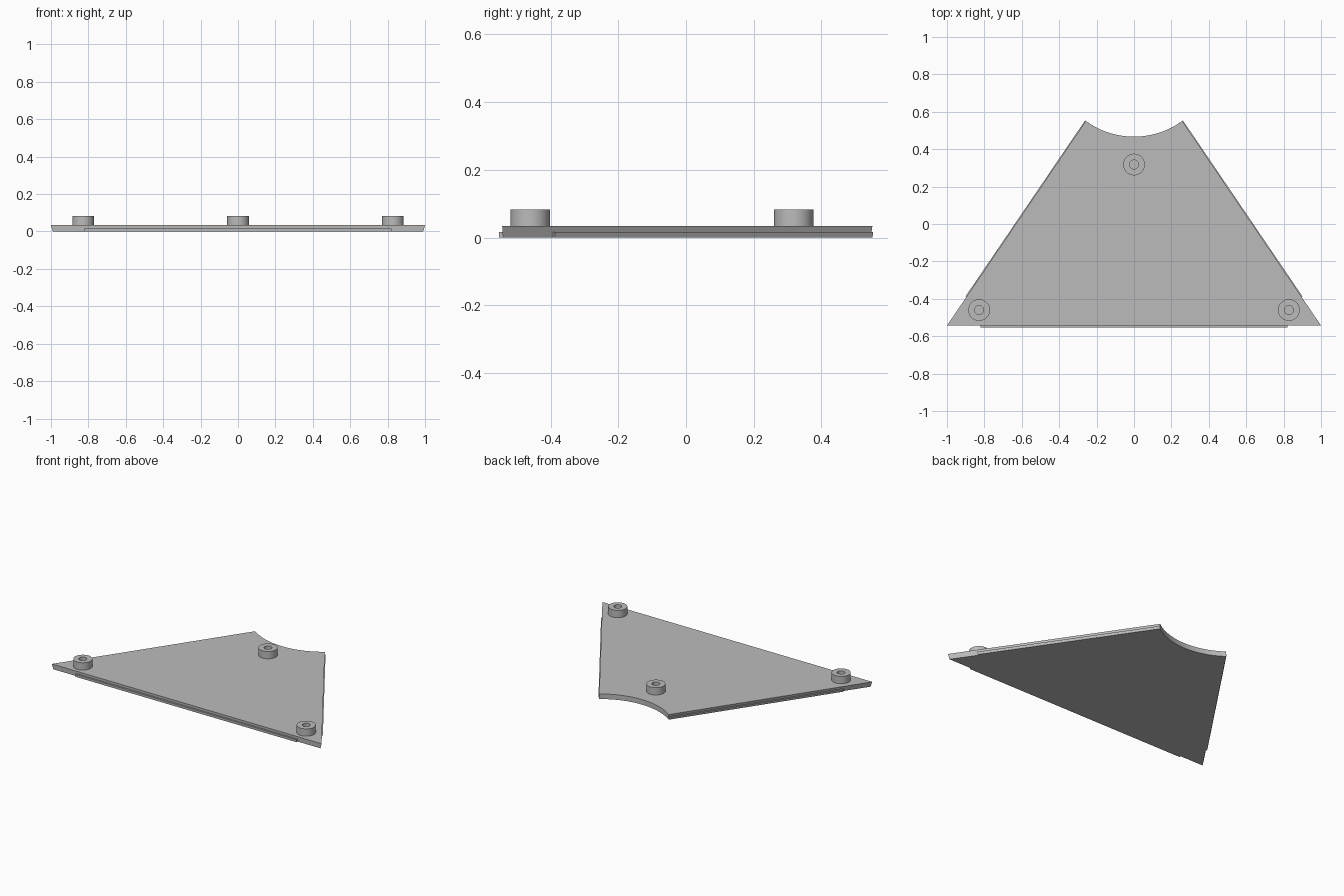
import bpy, bmesh, math
from mathutils import Vector

cube = bpy.data.objects.get("Cube")
if cube:
    bpy.data.objects.remove(cube, do_unlink=True)

grey = bpy.data.materials.new("light_grey")
grey.use_nodes = True
colour = (0.5, 0.5, 0.5, 1)
grey.diffuse_color = colour
grey.node_tree.nodes["Principled BSDF"].inputs["Base Color"].default_value = colour

THICK, LIP_H, BOSS_TOP = 0.034, 0.017, 0.083
ARC_R, ARC_Y = 0.44, 0.907      # circular notch at the back


def finish(name, bm):
    bmesh.ops.recalc_face_normals(bm, faces=bm.faces)
    mesh = bpy.data.meshes.new(name)
    bm.to_mesh(mesh)
    bm.free()
    mesh.materials.append(grey)
    obj = bpy.data.objects.new(name, mesh)
    bpy.context.collection.objects.link(obj)
    bpy.ops.object.select_all(action='DESELECT')
    obj.select_set(True)
    bpy.context.view_layer.objects.active = obj
    bpy.ops.object.shade_smooth_by_angle(angle=math.radians(30))


def loft(name, bottom, top, height):
    """Solid between two outlines with matching corners."""
    bm = bmesh.new()
    lo = [bm.verts.new((p[0], p[1], 0)) for p in bottom]
    hi = [bm.verts.new((p[0], p[1], height)) for p in top]
    n = len(lo)
    bm.faces.new(lo)
    bm.faces.new(hi)
    for i in range(n):
        j = (i + 1) % n
        bm.faces.new((lo[i], lo[j], hi[j], hi[i]))
    finish(name, bm)


def arc_point(x):
    return Vector((x, ARC_Y - math.sqrt(ARC_R ** 2 - x ** 2)))


def outline(front_x, front_y, notch_x, steps=32):
    half = math.asin(notch_x / ARC_R)
    arc = [arc_point(ARC_R * math.sin(half * (1 - 2 * i / steps)))
           for i in range(steps + 1)]
    return [Vector((-front_x, front_y)), Vector((front_x, front_y))] + arc


# Wedge plate with slightly undercut edges
low = outline(0.99, -0.541, 0.251)
high = outline(1.0, -0.543, 0.258)
loft("wedge_plate", low, high, THICK)

# Thin lips along the lower half of the side edges
middle = [a.lerp(b, LIP_H / THICK) for a, b in zip(low, high)]


def side_lip(outer, sign):
    front, back = outer[1], outer[2]
    start = back.lerp(front, 0.863)
    along = (back - front).normalized()
    out = Vector((along.y, -along.x)) * 0.009
    return [(sign * p.x, p.y) for p in (start, start + out, back + out, back)]


for name, sign in (("left_lip", 1), ("right_lip", -1)):
    loft(name, side_lip(low, sign), side_lip(middle, sign), LIP_H)


# Lip along the front edge
def front_lip(y):
    return [(-0.82, y), (-0.82, y - 0.011), (0.82, y - 0.011), (0.82, y)]


loft("front_lip", front_lip(low[0].y), front_lip(middle[0].y), LIP_H)


# Round bosses with a central hole
def boss(name, x, y, segments=48):
    bm = bmesh.new()
    profile = [(0.058, THICK), (0.058, BOSS_TOP), (0.024, BOSS_TOP), (0.024, THICK)]
    rings = []
    for r, z in profile:
        angles = [math.tau * i / segments for i in range(segments)]
        rings.append([bm.verts.new((x + r * math.cos(a), y + r * math.sin(a), z))
                      for a in angles])
    for k, ring in enumerate(rings):
        nxt = rings[(k + 1) % len(rings)]
        for i in range(segments):
            j = (i + 1) % segments
            bm.faces.new((ring[i], ring[j], nxt[j], nxt[i]))
    finish(name, bm)


boss("front_left_boss", 0.828, -0.46)
boss("front_right_boss", -0.828, -0.46)
boss("back_boss", 0, 0.318)
